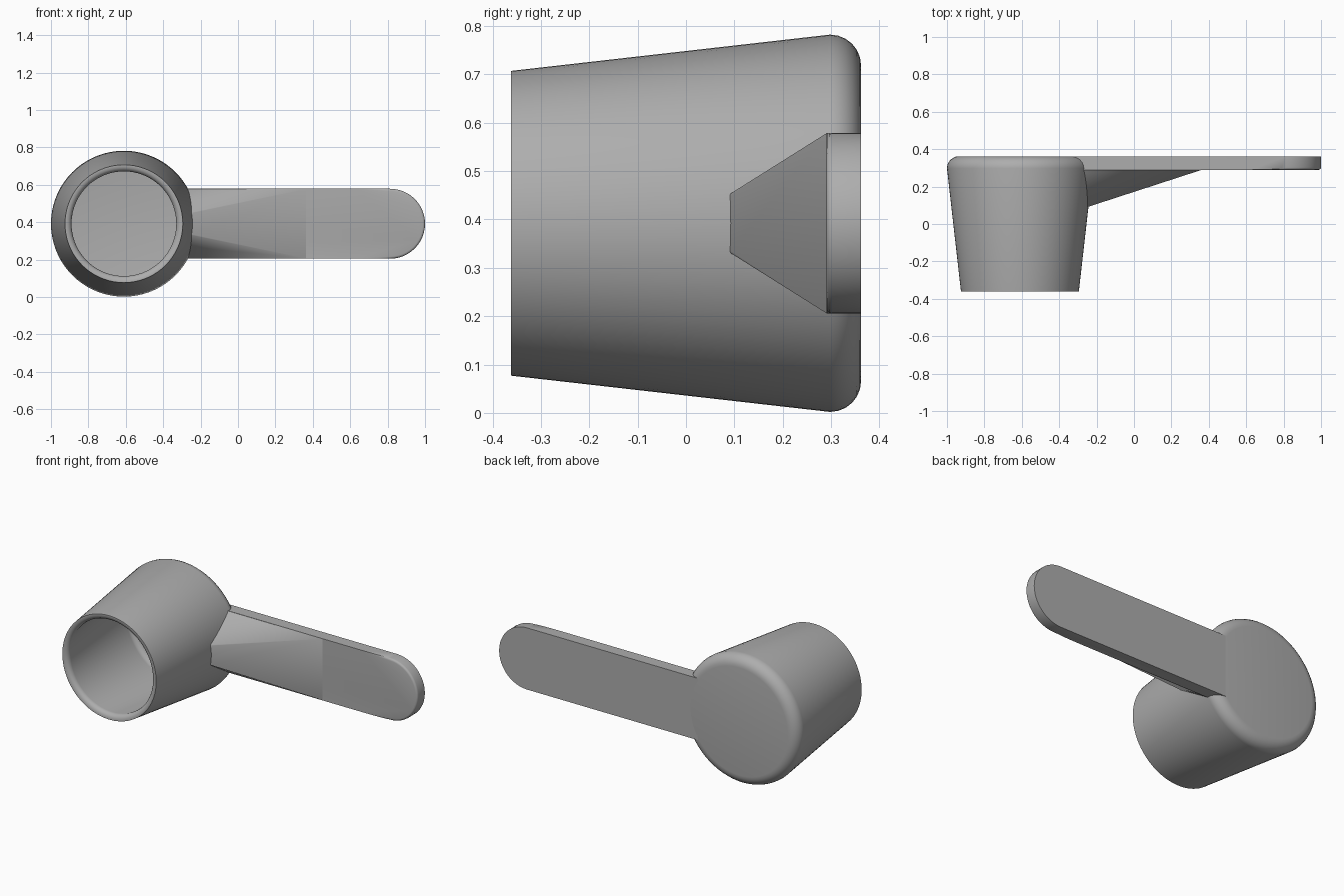
import bpy, bmesh
from math import sin, cos, pi

if "Cube" in bpy.data.objects:
    bpy.data.objects.remove(bpy.data.objects["Cube"])

CX, CZ = -0.61, 0.392      # cup axis runs along y
BACK, FRONT = 0.362, -0.362

grey = bpy.data.materials.new("dark_grey")
grey.diffuse_color = (0.42, 0.42, 0.42, 1)
grey.use_nodes = True
grey.node_tree.nodes["Principled BSDF"].inputs["Base Color"].default_value = grey.diffuse_color


def make_object(name, bm):
    bmesh.ops.recalc_face_normals(bm, faces=bm.faces)
    mesh = bpy.data.meshes.new(name)
    bm.to_mesh(mesh)
    bm.free()
    mesh.materials.append(grey)
    obj = bpy.data.objects.new(name, mesh)
    bpy.context.collection.objects.link(obj)
    return obj


def lathe(name, profile, sides=72):
    """Closed solid turned around the cup axis from (radius, y) points."""
    bm = bmesh.new()
    rings = [[bm.verts.new((CX + r * cos(2 * pi * i / sides), y,
                            CZ + r * sin(2 * pi * i / sides)))
              for i in range(sides)] for r, y in profile]
    for a, b in zip(rings, rings[1:]):
        for i in range(sides):
            j = (i + 1) % sides
            bm.faces.new((a[i], a[j], b[j], b[i]))
    bm.faces.new(rings[0])
    bm.faces.new(rings[-1])
    return make_object(name, bm)


# tapered cup body with a rounded base edge
corner = [(0.326 + 0.064 * cos(t * pi / 12), 0.298 + 0.064 * sin(t * pi / 12))
          for t in range(7)]
cup = lathe("cup", [(0.315, FRONT)] + corner)

# hollow of the cup: rounded lip, then walls parallel to the outside
lip = [(0.28 + 0.03 * (1 - sin(t * pi / 8)), FRONT + 0.03 * (1 - cos(t * pi / 8)))
       for t in range(5)]
inner = [(0.315 + 0.035 * cos(t * pi / 8), 0.293 + 0.035 * sin(t * pi / 8))
         for t in range(5)]
cavity = lathe("cup_cavity_cutter", [(0.31, FRONT - 0.05)] + lip + inner)
cavity.hide_render = True
cavity.hide_set(True)

# flat handle with a round tip
R = 0.187
outline = [(-0.335, CZ - R)]
outline += [(1 - R + R * cos(a), CZ + R * sin(a))
            for a in (-pi / 2 + pi * i / 24 for i in range(25))]
outline += [(-0.335, CZ + R)]
bm = bmesh.new()
face = bm.faces.new([bm.verts.new((x, BACK, z)) for x, z in outline])
out = bmesh.ops.extrude_face_region(bm, geom=[face])["geom"]
front = [v for v in out if isinstance(v, bmesh.types.BMVert)]
bmesh.ops.translate(bm, verts=front, vec=(0, -0.072, 0))
rim = [e for e in bm.edges if all(v in front and v.co.x > 0.8 for v in e.verts)]
bmesh.ops.bevel(bm, geom=rim, offset=0.012, segments=3, profile=0.5, affect='EDGES')
handle = make_object("handle", bm)

# wedge brace fanning from the cup wall out to the handle
bm = bmesh.new()
for s in (-1, 1):
    for x, y, half in ((-0.27, 0.085, 0.057), (-0.245, 0.092, 0.057),
                       (-0.32, 0.292, R), (0.37, 0.292, R)):
        bm.verts.new((x, y, CZ + s * half))
bmesh.ops.convex_hull(bm, input=bm.verts)
brace = make_object("brace", bm)

# hollow out everything inside the cup, then shade
for obj, angle in ((cup, 0.6), (handle, 0.6), (brace, 1.1)):
    mod = obj.modifiers.new("hollow", 'BOOLEAN')
    mod.operation = 'DIFFERENCE'
    mod.solver = 'EXACT'
    mod.object = cavity
    bpy.ops.object.select_all(action='DESELECT')
    obj.select_set(True)
    bpy.context.view_layer.objects.active = obj
    bpy.ops.object.modifier_apply(modifier=mod.name)
    bpy.ops.object.shade_smooth_by_angle(angle=angle)
